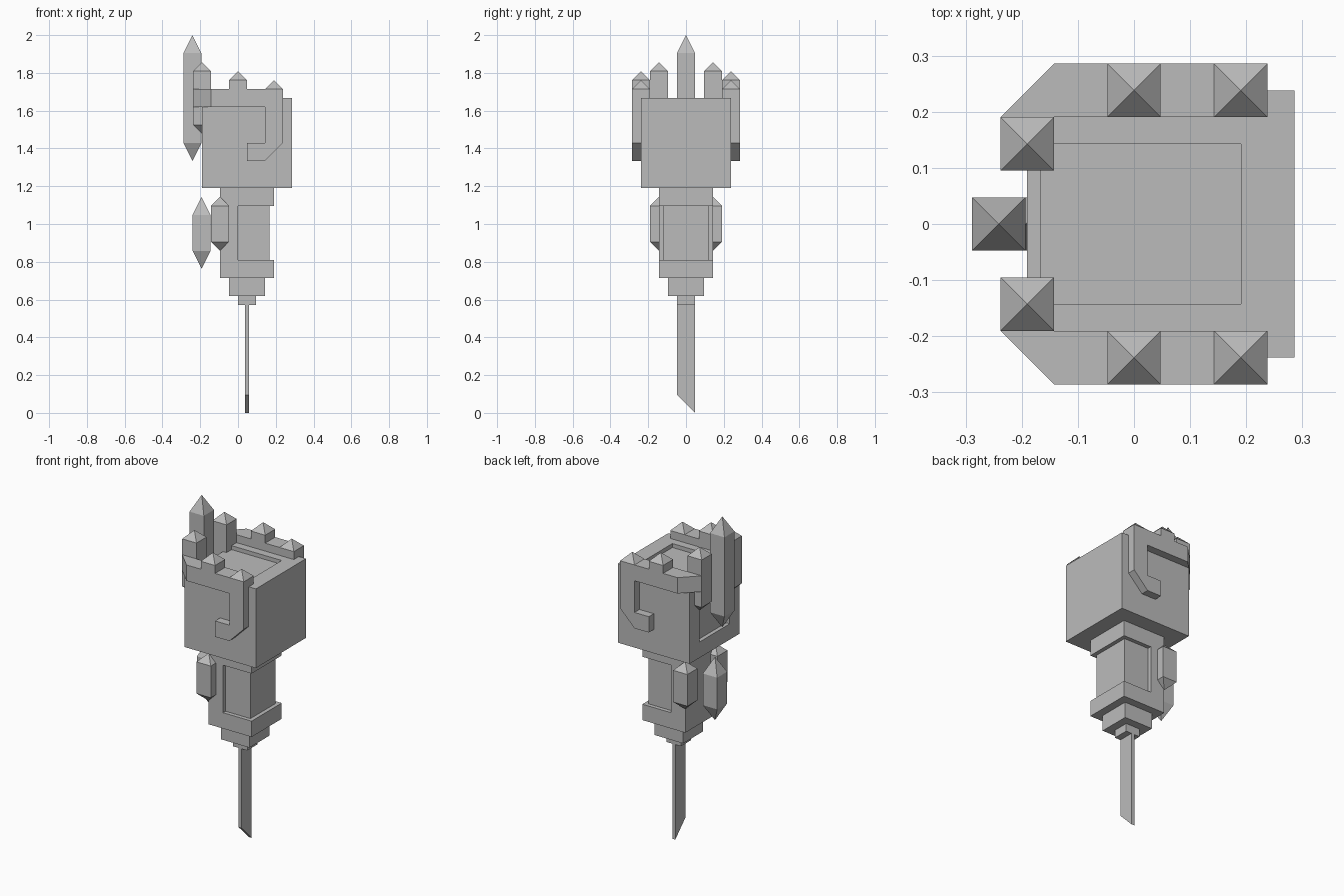
import bpy, bmesh
from mathutils import Vector

U = 0.0476                      # one modelling block
Z0 = 2 - 42 * U

old = bpy.data.objects.get("Cube")
if old:
    bpy.data.objects.remove(old, do_unlink=True)

grey = bpy.data.materials.new("stone grey")
grey.use_nodes = True
grey.diffuse_color = (0.5, 0.5, 0.5, 1)
bsdf = next(n for n in grey.node_tree.nodes if n.type == 'BSDF_PRINCIPLED')
bsdf.inputs["Base Color"].default_value = grey.diffuse_color


def finish(name, bm):
    """Scale from blocks to units and link the part."""
    bmesh.ops.recalc_face_normals(bm, faces=bm.faces)
    for v in bm.verts:
        v.co = v.co * U + Vector((0, 0, Z0))
    mesh = bpy.data.meshes.new(name)
    bm.to_mesh(mesh)
    bm.free()
    mesh.materials.append(grey)
    ob = bpy.data.objects.new(name, mesh)
    bpy.context.collection.objects.link(ob)
    return ob


def prism(name, points, offset):
    """Extrude a closed outline along an offset."""
    bm = bmesh.new()
    face = bm.faces.new([bm.verts.new(p) for p in points])
    new = bmesh.ops.extrude_face_region(bm, geom=[face])["geom"]
    bmesh.ops.translate(bm, vec=offset,
                        verts=[g for g in new if isinstance(g, bmesh.types.BMVert)])
    return finish(name, bm)


def box(name, x, y, z):
    outline = [(x[0], y[0], z[0]), (x[1], y[0], z[0]), (x[1], y[1], z[0]), (x[0], y[1], z[0])]
    return prism(name, outline, (0, 0, z[1] - z[0]))


def spike(name, x, y, low, high, tip, low_tip=None):
    """Square post with a pyramid on top and, optionally, below."""
    bm = bmesh.new()
    rings = [[bm.verts.new((x + i, y + j, z)) for i, j in ((-1, -1), (1, -1), (1, 1), (-1, 1))]
             for z in (low, high)]
    top = bm.verts.new((x, y, tip))
    end = bm.verts.new((x, y, low_tip)) if low_tip is not None else None
    for k in range(4):
        n = (k + 1) % 4
        bm.faces.new((rings[0][k], rings[0][n], rings[1][n], rings[1][k]))
        bm.faces.new((rings[1][k], rings[1][n], top))
        if end:
            bm.faces.new((rings[0][n], rings[0][k], end))
    if not end:
        bm.faces.new(rings[0][::-1])
    return finish(name, bm)


# Head block with a shallow recess running over the top and down the -x face
head = box("head_block", (-4, 6), (-5, 5), (25, 35))
outline = [(-5, 27), (-3.5, 27), (-3.5, 34.5), (4, 34.5), (4, 36), (-5, 36)]
cutter = prism("recess_cutter", [(x, -3, z) for x, z in outline], (0, 6, 0))
cutter.hide_render = True
mod = head.modifiers.new("recess", 'BOOLEAN')
mod.operation = 'DIFFERENCE'
mod.solver = 'EXACT'
mod.object = cutter
bpy.context.view_layer.objects.active = head
bpy.ops.object.modifier_apply(modifier=mod.name)
bpy.data.objects.remove(cutter, do_unlink=True)

# Hooked crown bands, corner pieces and spikes on both sides
hook = [(-3, 36), (5, 36), (5, 30), (3, 28), (1, 28), (1, 30), (3, 30), (3, 34), (-3, 34)]
for s, side in ((-1, "front"), (1, "back")):
    prism(side + "_hook_band", [(x, 4 * s, z) for x, z in hook], (0, 2 * s, 0))
    prism(side + "_corner_band",
          [(-3, 6 * s, 34), (-5, 4 * s, 34), (-3, 4 * s, 34)], (0, 0, 2))
    spike(side + "_short_spike", 4, 5 * s, 34.5, 36, 37)
    spike(side + "_middle_spike", 0, 5 * s, 34.5, 37, 38)
    spike(side + "_crown_spike", -4, 3 * s, 32, 38, 39, 31)
    spike(side + "_neck_spike", -2, 3 * s, 19, 23, 24, 18)
spike("tall_spike", -5.07, 0, 30, 40, 42, 28)
spike("low_spike", -4.05, 0, 18, 22, 24, 16)

# Neck: collar, post, inset core and stepped foot
box("upper_collar", (-2, 4), (-3, 3), (23, 25))
box("neck_post", (-2, 0), (-3, 3), (17, 23))
box("neck_core", (0, 3.5), (-2.5, 2.5), (17, 23))
box("lower_collar", (-2, 4), (-3, 3), (15, 17))
box("foot_step", (-1, 3), (-2, 2), (13, 15))
box("blade_socket", (0, 2), (-1, 1), (12, 13))

# Thin blade with a slanted end
base = -Z0 / U
prism("blade", [(0.8, -1, 12), (0.8, 1, 12), (0.8, 1, base), (0.8, -1, base + 2)], (0.4, 0, 0))
